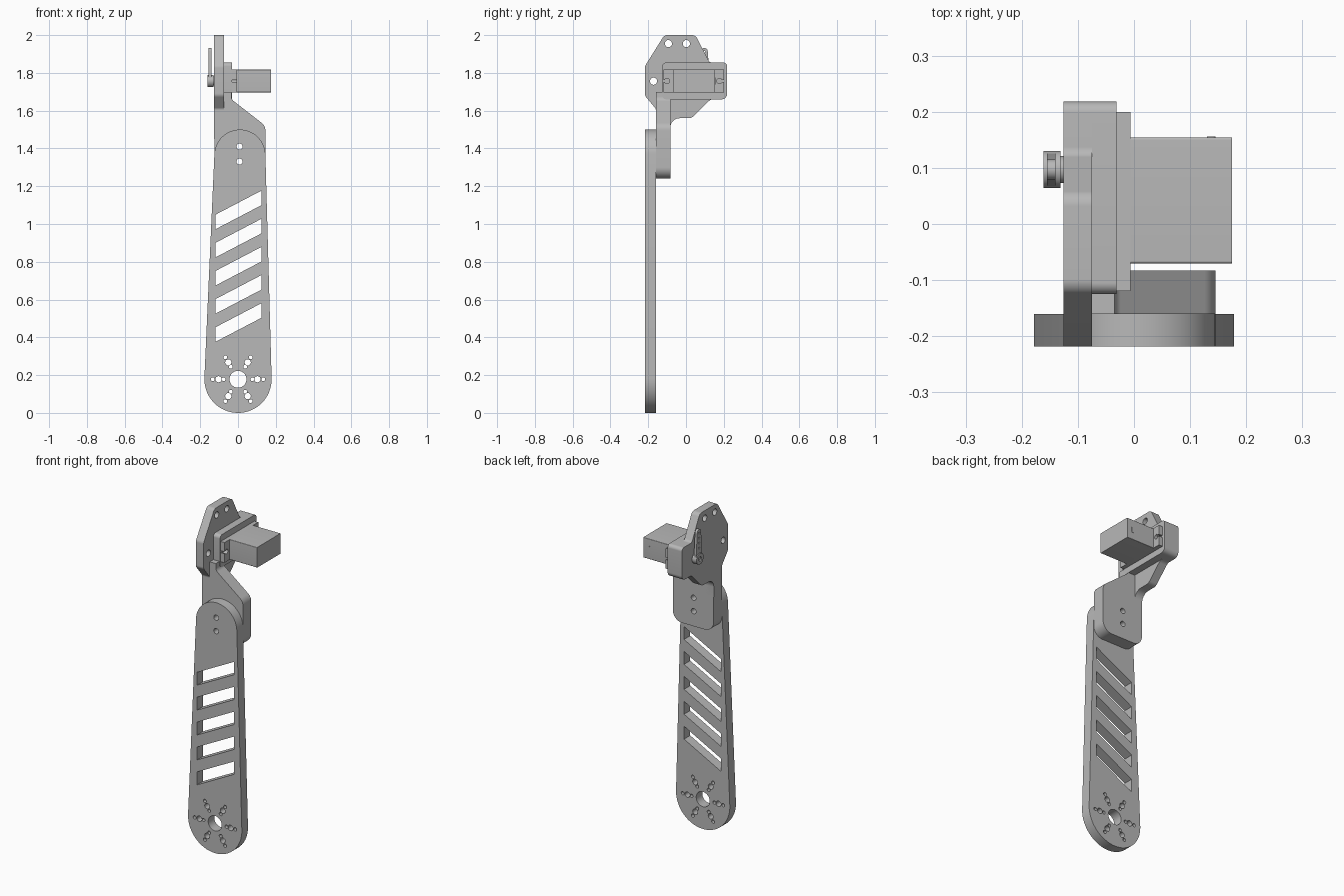
import bpy, bmesh, math
from mathutils import Vector, Matrix

cube = bpy.data.objects.get("Cube")
if cube:
    bpy.data.objects.remove(cube, do_unlink=True)

grey = bpy.data.materials.new("plain grey")
grey.use_nodes = True
GREY = (0.48, 0.48, 0.48, 1)
grey.diffuse_color = GREY
grey.node_tree.nodes["Principled BSDF"].inputs["Base Color"].default_value = GREY

# Profile planes: (x, z) drawn from the front, (y, z) drawn from the side
FRONT = Matrix(((1, 0, 0), (0, 0, -1), (0, 1, 0))).to_4x4()
SIDE = Matrix(((0, 0, 1), (1, 0, 0), (0, 1, 0))).to_4x4()


def arc(cx, cy, r, a0, a1, n=24):
    return [(cx + r * math.cos(a0 + (a1 - a0) * i / n),
             cy + r * math.sin(a0 + (a1 - a0) * i / n)) for i in range(n + 1)]


def circle(cx, cy, r, n=24):
    return arc(cx, cy, r, 0, math.tau, n)[:-1]


def rounded(corners, n=8):
    """Polygon from (u, v, radius) corners."""
    pts = []
    for i, (u, v, r) in enumerate(corners):
        p = Vector((u, v))
        if r == 0:
            pts.append(p)
            continue
        a = (Vector(corners[i - 1][:2]) - p).normalized()
        b = (Vector(corners[(i + 1) % len(corners)][:2]) - p).normalized()
        half = a.angle(b) / 2
        centre = p + (a + b).normalized() * r / math.sin(half)
        t = r / math.tan(half)
        start, end = p + a * t - centre, p + b * t - centre
        for k in range(n + 1):
            pts.append(centre + start.lerp(end, k / n).normalized() * r)
    return pts


def tapered(c0, r0, c1, r1):
    """Outline around two circles joined by tangents."""
    d = Vector(c1) - Vector(c0)
    phi, alpha = math.atan2(d.y, d.x), math.acos((r0 - r1) / d.length)
    return (arc(*c1, r1, phi - alpha, phi + alpha, 32)
            + arc(*c0, r0, phi + alpha, phi + math.tau - alpha, 32))


def plate(name, plane, lo, hi, outline, holes=()):
    """Extrude an outline with holes between lo and hi across its plane."""
    curve = bpy.data.curves.new(name, "CURVE")
    curve.dimensions, curve.fill_mode = "2D", "BOTH"
    curve.extrude = (hi - lo) / 2
    for loop in [outline, *holes]:
        spline = curve.splines.new("POLY")
        spline.points.add(len(loop) - 1)
        for point, (u, v) in zip(spline.points, loop):
            point.co = (u, v, 0, 1)
        spline.use_cyclic_u = True
    helper = bpy.data.objects.new(name, curve)
    bpy.context.collection.objects.link(helper)
    graph = bpy.context.evaluated_depsgraph_get()
    mesh = bpy.data.meshes.new_from_object(helper.evaluated_get(graph))
    bpy.data.objects.remove(helper, do_unlink=True)
    bpy.data.curves.remove(curve)

    middle = (lo + hi) / 2
    shift = Vector((0, middle, 0)) if plane is FRONT else Vector((middle, 0, 0))
    mesh.transform(Matrix.Translation(shift) @ plane)
    bm = bmesh.new()
    bm.from_mesh(mesh)
    bmesh.ops.remove_doubles(bm, verts=bm.verts, dist=1e-5)
    bmesh.ops.recalc_face_normals(bm, faces=bm.faces)
    bm.to_mesh(mesh)
    bm.free()
    mesh.materials.clear()
    mesh.materials.append(grey)
    obj = bpy.data.objects.new(name, mesh)
    bpy.context.collection.objects.link(obj)
    bpy.ops.object.select_all(action="DESELECT")
    obj.select_set(True)
    bpy.context.view_layer.objects.active = obj
    bpy.ops.object.shade_smooth_by_angle(angle=math.radians(30))
    return obj


# Long arm: hub hole, six spokes of bolt holes, slanted slots, two bolts
bolts = [circle(0.008, z, 0.016) for z in (1.33, 1.41)]
hub = (0, 0.178)
arm_holes = bolts + [circle(*hub, 0.045)]
for k in range(6):
    a = k * math.pi / 3
    for dist, r in ((0.076, 0.01), (0.103, 0.0165), (0.134, 0.01)):
        arm_holes.append(circle(dist * math.cos(a), hub[1] + dist * math.sin(a), r, 16))
for k in range(5):
    z = 0.377 + 0.149 * k
    arm_holes.append([(-0.118, z), (0.125, z + 0.127), (0.125, z + 0.204), (-0.118, z + 0.077)])
plate("long_arm", FRONT, -0.218, -0.16, tapered(hub, 0.178, (0.01, 1.365), 0.135), arm_holes)

# Bracket foot bolted behind the arm
plate("bracket_foot", FRONT, -0.16, -0.083, rounded([
    (-0.125, 1.24, 0.06), (0.145, 1.24, 0.06), (0.145, 1.52, 0.05),
    (-0.035, 1.66, 0.03), (-0.035, 1.70, 0), (-0.125, 1.70, 0)]), bolts)

# Upright bracket plate that carries the motor
plate("bracket_plate", SIDE, -0.126, -0.075, rounded([
    (-0.16, 1.45, 0), (-0.083, 1.45, 0), (-0.083, 1.56, 0.05), (0.03, 1.56, 0.04),
    (0.13, 1.66, 0.04), (0.218, 1.66, 0.03), (0.218, 1.855, 0.02), (0.125, 1.855, 0.02),
    (0.05, 2.0, 0.03), (-0.115, 2.0, 0.03), (-0.218, 1.835, 0.03),
    (-0.218, 1.68, 0.03), (-0.16, 1.61, 0.02)]),
    [circle(-0.093, 1.955, 0.019), circle(0.002, 1.955, 0.019), circle(-0.172, 1.756, 0.019)])

# Raised pad behind the motor flange
plate("motor_pad", SIDE, -0.075, -0.031, rounded([
    (-0.125, 1.66, 0.02), (0.218, 1.66, 0.03), (0.218, 1.855, 0.02), (-0.125, 1.855, 0.02)]))

# Motor flange with keyhole notches at both ends
MID = 1.757
gap = 0.45
flange = ([(-0.119, 1.697), (0.2, 1.697), (0.2, MID - 0.006)]
          + arc(0.177, MID, 0.014, -gap, gap - math.tau)
          + [(0.2, MID + 0.006), (0.2, 1.818), (-0.119, 1.818), (-0.119, MID + 0.006)]
          + arc(-0.1, MID, 0.014, math.pi - gap, gap - math.pi)
          + [(-0.119, MID - 0.006)])
plate("motor_flange", SIDE, -0.031, -0.006, flange)

# Motor body, with a small cable outlet on its rear side
plate("motor_body", SIDE, -0.006, 0.175, rounded([
    (-0.07, 1.697, 0.004), (0.154, 1.697, 0.004), (0.154, 1.818, 0.004), (-0.07, 1.818, 0.004)]))
plate("cable_outlet", FRONT, 0.15, 0.156, rounded([
    (0.13, 1.738, 0.005), (0.145, 1.738, 0.005), (0.145, 1.776, 0.005), (0.13, 1.776, 0.005)]))

# Output horn on the far side of the bracket
AXIS = (0.097, MID)
plate("output_shaft", SIDE, -0.14, -0.12, circle(*AXIS, 0.024, 32))
plate("horn_hub", SIDE, -0.161, -0.131, circle(*AXIS, 0.033, 32), [circle(*AXIS, 0.013)])
plate("horn_arm", SIDE, -0.155, -0.14, tapered(AXIS, 0.03, (0.097, 1.914), 0.018),
      [circle(0.097, z, 0.006, 12) for z in (1.82, 1.85, 1.88, 1.91)])
